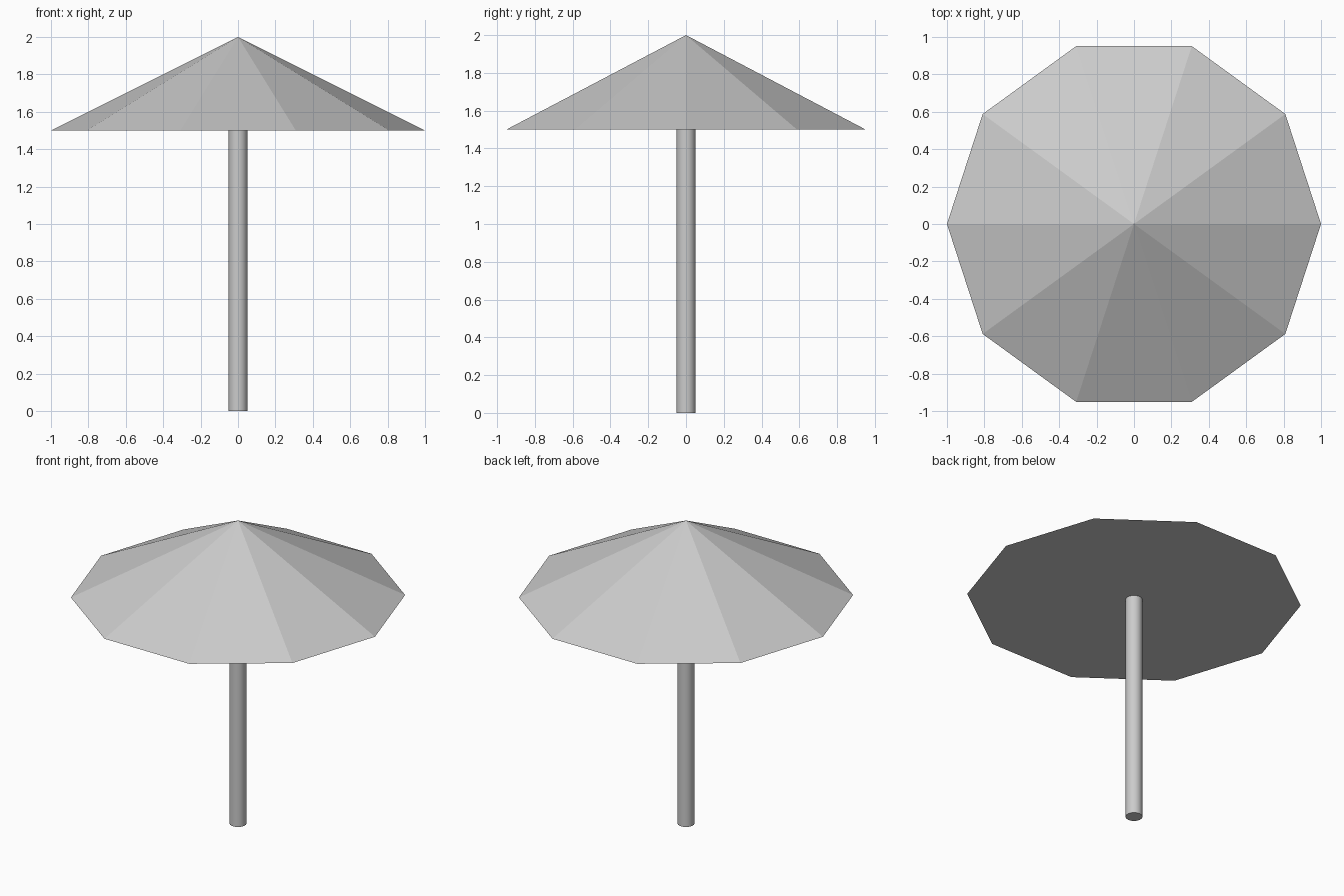
import bpy
import math

cube = bpy.data.objects.get("Cube")
if cube:
    bpy.data.objects.remove(cube, do_unlink=True)

# One plain grey for the whole model
grey = bpy.data.materials.new("plain_grey")
grey.use_nodes = True
colour = (0.6, 0.6, 0.6, 1)
grey.diffuse_color = colour
grey.node_tree.nodes["Principled BSDF"].inputs["Base Color"].default_value = colour


def finish(name):
    obj = bpy.context.object
    obj.name = name
    obj.data.name = name
    obj.data.materials.append(grey)
    return obj


# Canopy: closed ten-sided cone with corners on the x axis
bpy.ops.mesh.primitive_cone_add(vertices=10, radius1=1, radius2=0, depth=0.5,
                                location=(0, 0, 1.75),
                                rotation=(0, 0, math.pi / 2))
finish("canopy")

# Pole: smooth round post from the ground to the canopy underside
bpy.ops.mesh.primitive_cylinder_add(vertices=32, radius=0.05, depth=1.5,
                                    location=(0, 0, 0.75))
finish("pole")
bpy.ops.object.shade_smooth_by_angle(angle=math.radians(30))
